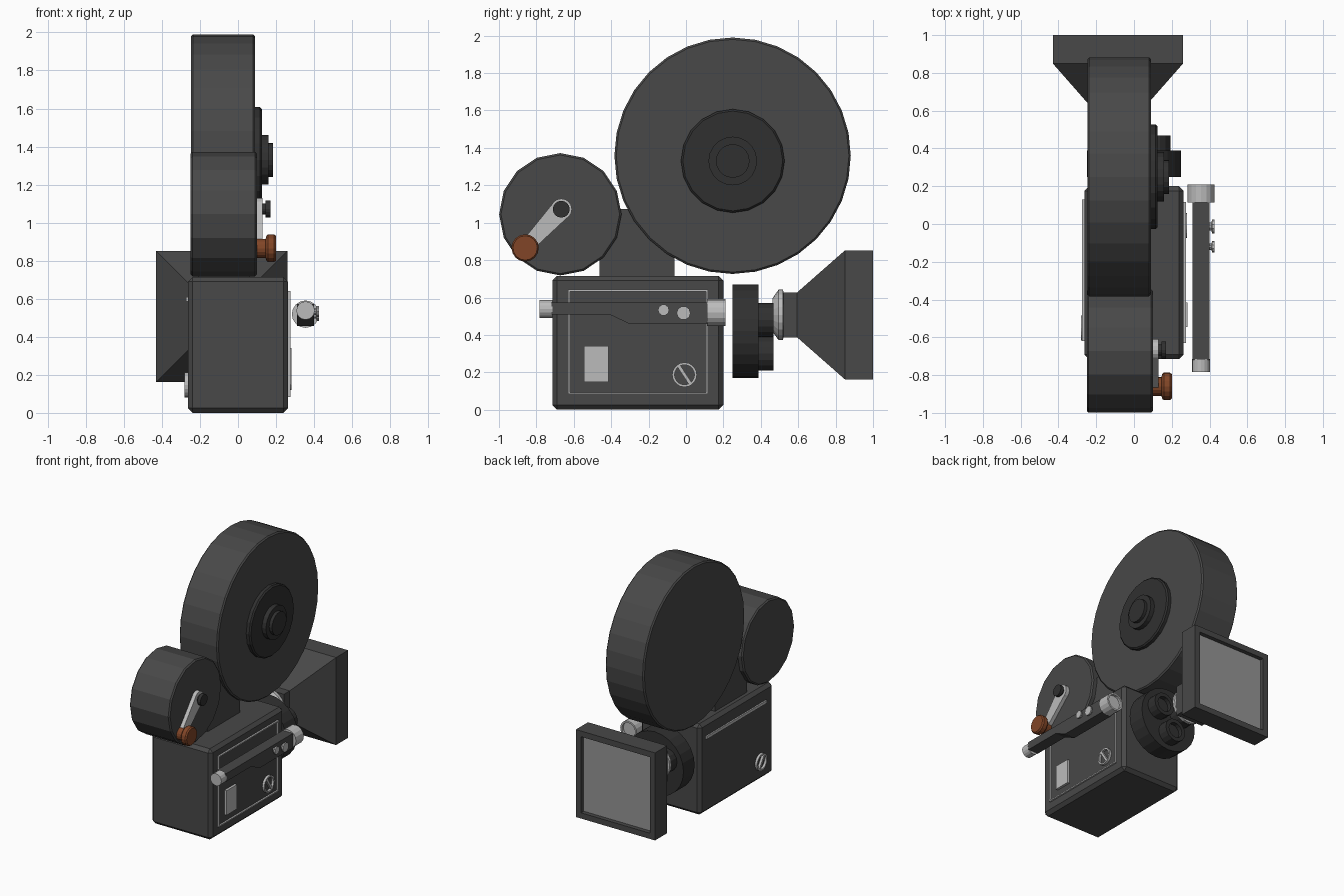
import bpy, bmesh, math
from mathutils import Vector

if "Cube" in bpy.data.objects:
    bpy.data.objects.remove(bpy.data.objects["Cube"])


def material(name, rgb):
    m = bpy.data.materials.new(name)
    m.diffuse_color = (*rgb, 1)
    m.use_nodes = True
    m.node_tree.nodes["Principled BSDF"].inputs["Base Color"].default_value = m.diffuse_color
    return m


DARK = material("dark_metal", (0.065, 0.065, 0.065))
BLACK = material("black_metal", (0.03, 0.03, 0.03))
LIGHT = material("light_metal", (0.5, 0.5, 0.5))
GLASS = material("glass_grey", (0.3, 0.3, 0.3))
WOOD = material("brown_grip", (0.22, 0.06, 0.02))


def finish(name, bm, mat, bevel=0):
    bmesh.ops.recalc_face_normals(bm, faces=bm.faces)
    me = bpy.data.meshes.new(name)
    bm.to_mesh(me)
    bm.free()
    ob = bpy.data.objects.new(name, me)
    bpy.context.collection.objects.link(ob)
    me.materials.append(mat)
    if bevel:
        b = ob.modifiers.new("bevel", 'BEVEL')
        b.width, b.segments, b.limit_method = bevel, 1, 'ANGLE'
        b.angle_limit = math.radians(50)
    return ob


def lathe(name, axis, centre, sections, n, mat, closed=False, phase=0.0):
    """Loft of n-sided rings (position, radius) along x or y."""
    bm = bmesh.new()
    rings = []
    for p, r in sections:
        ring = []
        for i in range(n):
            a = 2 * math.pi * i / n + phase
            u, v = centre[0] + r * math.cos(a), centre[1] + r * math.sin(a)
            ring.append(bm.verts.new((p, u, v) if axis == 'x' else (u, p, v)))
        rings.append(ring)
    pairs = list(zip(rings, rings[1:]))
    if closed:
        pairs.append((rings[-1], rings[0]))
    else:
        bm.faces.new(rings[0])
        bm.faces.new(rings[-1])
    for a, b in pairs:
        for i in range(n):
            j = (i + 1) % n
            bm.faces.new((a[i], a[j], b[j], b[i]))
    return finish(name, bm, mat)


def drum(name, centre, x0, x1, r, n, mat, e=0.01):
    """Disc along x with chamfered rims."""
    return lathe(name, 'x', centre, [(x0, r - e), (x0 + e, r), (x1 - e, r), (x1, r - e)], n, mat)


def prism(name, pts, x0, x1, mat, bevel=0):
    """Side-view (y, z) outline extruded across x."""
    bm = bmesh.new()
    f = bm.faces.new([bm.verts.new((x0, y, z)) for y, z in pts])
    ext = bmesh.ops.extrude_face_region(bm, geom=[f])
    for v in ext["geom"]:
        if isinstance(v, bmesh.types.BMVert):
            v.co.x = x1
    return finish(name, bm, mat, bevel)


def rect(y0, y1, z0, z1):
    return [(y0, z0), (y1, z0), (y1, z1), (y0, z1)]


def bar(a, b, wa, wb):
    """Tapered strip outline between two (y, z) points."""
    a, b = Vector(a), Vector(b)
    d = (b - a).normalized()
    s = Vector((-d.y, d.x))
    return [a + s * wa, b + s * wb, b - s * wb, a - s * wa]


# Body and the pillar carrying the reels
prism("camera_body", rect(-0.715, 0.20, 0, 0.715), -0.263, 0.263, DARK, 0.025)
prism("reel_pillar", rect(-0.463, -0.062, 0.70, 1.074), -0.21, 0.06, DARK)

# Film drums
drum("large_film_drum", (0.249, 1.358), -0.247, 0.09, 0.632, 32, DARK)
drum("small_film_drum", (-0.672, 1.045), -0.25, 0.10, 0.327, 16, DARK)
drum("drum_cover", (0.25, 1.33), 0.08, 0.125, 0.277, 20, BLACK)
lathe("drum_hub", 'x', (0.25, 1.33), [(0.12, 0.13), (0.16, 0.13), (0.16, 0.09), (0.185, 0.09)], 20, BLACK)

# Crank on the small drum
axle, grip = (-0.667, 1.072), (-0.86, 0.865)
prism("crank_arm", bar(axle, grip, 0.055, 0.035), 0.098, 0.13, LIGHT)
lathe("crank_arm_end", 'x', axle, [(0.098, 0.057), (0.13, 0.057)], 16, LIGHT)
lathe("crank_axle", 'x', axle, [(0.12, 0.03), (0.145, 0.03), (0.145, 0.045), (0.17, 0.045)], 16, BLACK)
lathe("crank_grip", 'x', grip,
      [(0.10, 0.05), (0.145, 0.05), (0.15, 0.066), (0.158, 0.073), (0.19, 0.073), (0.20, 0.065)], 16, WOOD)

# Door trim, plate and locks
y0, y1, z0, z1, w = -0.63, 0.117, 0.083, 0.642, 0.01
for i, r in enumerate([(y0, y1, z0, z0 + w), (y0, y1, z1 - w, z1),
                       (y0, y0 + w, z0 + w, z1 - w), (y1 - w, y1, z0 + w, z1 - w)]):
    prism(f"door_trim_{i}", rect(*r), 0.26, 0.276, LIGHT)
prism("door_plate", rect(-0.545, -0.415, 0.147, 0.34), 0.26, 0.282, LIGHT)
prism("left_trim_strip", rect(-0.62, 0.13, 0.585, 0.608), -0.274, -0.26, LIGHT)
for side, y, z, s in (("right", -0.008, 0.187, 1), ("left", -0.55, 0.147, -1)):
    a, b = 0.26 * s, 0.281 * s
    lathe(side + "_lock_ring", 'x', (y, z), [(a, 0.066), (b, 0.066), (b, 0.053), (a, 0.053)], 20, LIGHT, True)
    prism(side + "_lock_slot", bar((y - 0.03, z + 0.046), (y + 0.03, z - 0.046), 0.009, 0.009), a, b, LIGHT)

# Viewfinder along the right side
prism("viewfinder_body", [(-0.72, 0.51), (-0.41, 0.51), (-0.30, 0.458), (0.116, 0.458),
                          (0.116, 0.573), (-0.72, 0.573)], 0.311, 0.40, DARK)
lathe("viewfinder_eyepiece", 'y', (0.355, 0.538), [(-0.783, 0.048), (-0.715, 0.048)], 16, LIGHT)
lathe("viewfinder_lens", 'y', (0.355, 0.519),
      [(0.113, 0.072), (0.21, 0.072), (0.21, 0.058), (0.19, 0.058)], 16, LIGHT)
for i, (y, z, r) in enumerate([(-0.12, 0.533, 0.03), (-0.013, 0.517, 0.037)]):
    lathe(f"viewfinder_knob_{i}", 'x', (y, z), [(0.395, r * 0.6), (0.41, r * 0.6), (0.414, r), (0.426, r)], 10, LIGHT)

# Lens turret with three lenses
lathe("lens_turret", 'y', (0, 0.42), [(0.249, 0.25), (0.388, 0.25)], 24, BLACK)
for i, a in enumerate((30, 150, 270)):
    c = (0.12 * math.cos(math.radians(a)), 0.42 + 0.12 * math.sin(math.radians(a)))
    lathe(f"turret_lens_{i}", 'y', c, [(0.38, 0.09), (0.468, 0.09), (0.468, 0.06), (0.435, 0.06)], 16, BLACK)

# Flared ring and square lens hood
hood = (-0.085, 0.507)
lathe("hood_mount_ring", 'y', hood, [(0.463, 0.09), (0.495, 0.135), (0.518, 0.135), (0.524, 0.11)], 20, LIGHT)
q = math.sqrt(2)
lathe("lens_hood", 'y', hood, [(y, h * q) for y, h in
      [(0.522, 0.12), (0.594, 0.12), (0.85, 0.345), (1.0, 0.345), (1.0, 0.30), (0.965, 0.30)]],
      4, DARK, phase=math.pi / 4)
lathe("hood_glass", 'y', hood, [(0.96, 0.298 * q), (0.97, 0.298 * q)], 4, GLASS, phase=math.pi / 4)
